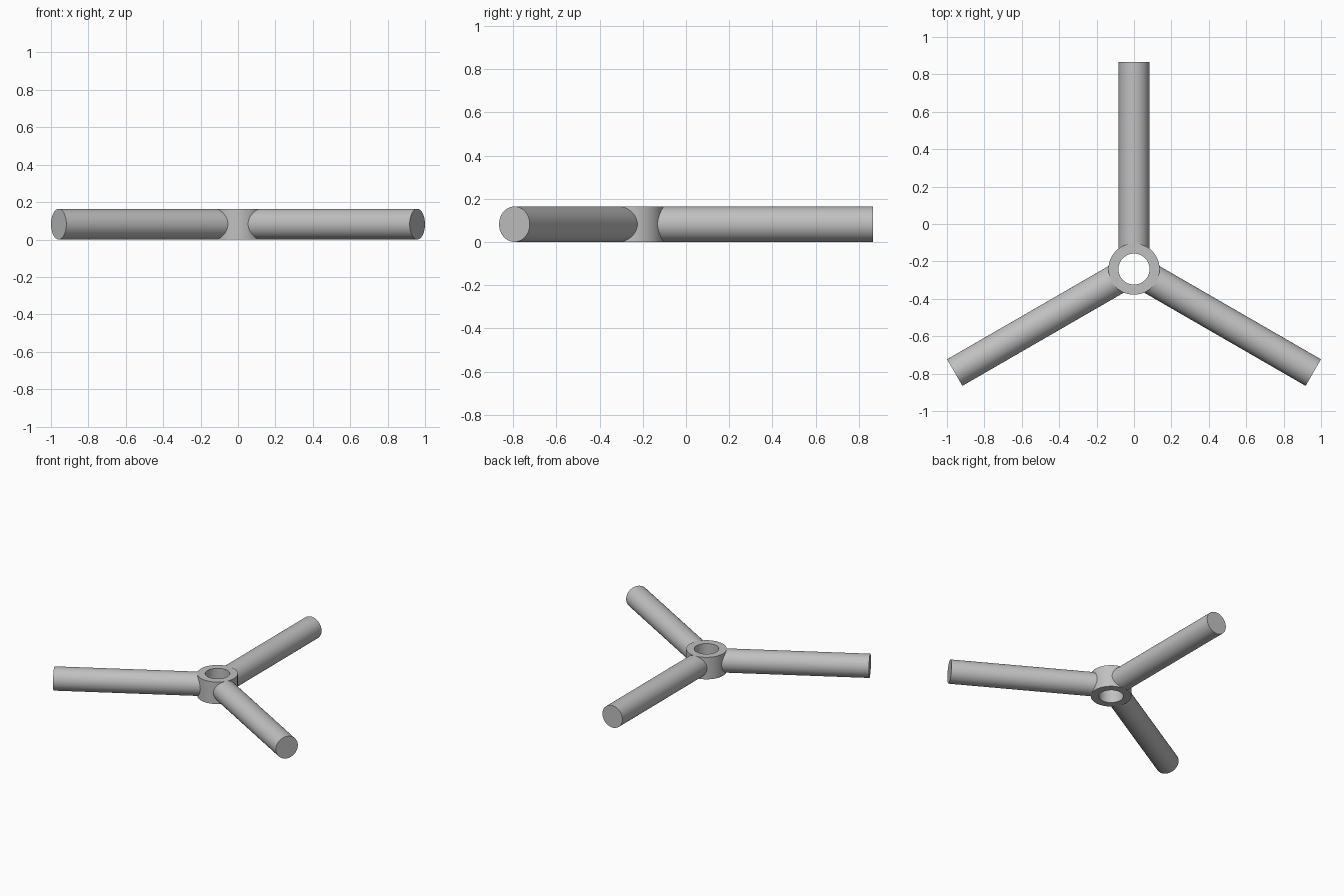
import bpy
import bmesh
from math import radians, pi, cos, sin
from mathutils import Matrix, Vector

RADIUS = 0.082          # arm radius, also half the hub height
HUB_OUTER = 0.137
HUB_INNER = 0.083
ARM_START = 0.1         # arm begins inside the hub wall
ARM_END = 1.107
CENTRE = Vector((0, -0.241, RADIUS))
SIDES = 64

cube = bpy.data.objects.get("Cube")
if cube:
    bpy.data.objects.remove(cube, do_unlink=True)

grey = bpy.data.materials.new("grey")
grey.use_nodes = True
colour = (0.53, 0.53, 0.53, 1)
grey.diffuse_color = colour
grey.node_tree.nodes["Principled BSDF"].inputs["Base Color"].default_value = colour


def add_part(name, bm):
    bmesh.ops.recalc_face_normals(bm, faces=bm.faces)
    mesh = bpy.data.meshes.new(name)
    bm.to_mesh(mesh)
    bm.free()
    mesh.materials.append(grey)
    obj = bpy.data.objects.new(name, mesh)
    obj.location = CENTRE
    bpy.context.collection.objects.link(obj)
    bpy.ops.object.select_all(action="DESELECT")
    obj.select_set(True)
    bpy.context.view_layer.objects.active = obj
    bpy.ops.object.shade_smooth_by_angle(angle=radians(30))
    return obj


# Hub: a rectangular wall section swept around the vertical axis
bm = bmesh.new()
rings = []
for r, z in ((HUB_INNER, -RADIUS), (HUB_OUTER, -RADIUS),
             (HUB_OUTER, RADIUS), (HUB_INNER, RADIUS)):
    rings.append([bm.verts.new((r * cos(2 * pi * i / SIDES), r * sin(2 * pi * i / SIDES), z))
                  for i in range(SIDES)])
for a, b in zip(rings, rings[1:] + rings[:1]):
    for i in range(SIDES):
        j = (i + 1) % SIDES
        bm.faces.new((a[i], a[j], b[j], b[i]))
add_part("hub_ring", bm)

# Three round arms, evenly spread around the hub
for name, angle in (("back_arm", 0), ("right_arm", 120), ("left_arm", 240)):
    bm = bmesh.new()
    place = (Matrix.Rotation(radians(angle), 4, "Z")
             @ Matrix.Translation((0, (ARM_START + ARM_END) / 2, 0))
             @ Matrix.Rotation(radians(90), 4, "X"))
    bmesh.ops.create_cone(bm, cap_ends=True, segments=SIDES, radius1=RADIUS,
                          radius2=RADIUS, depth=ARM_END - ARM_START, matrix=place)
    add_part(name, bm)
